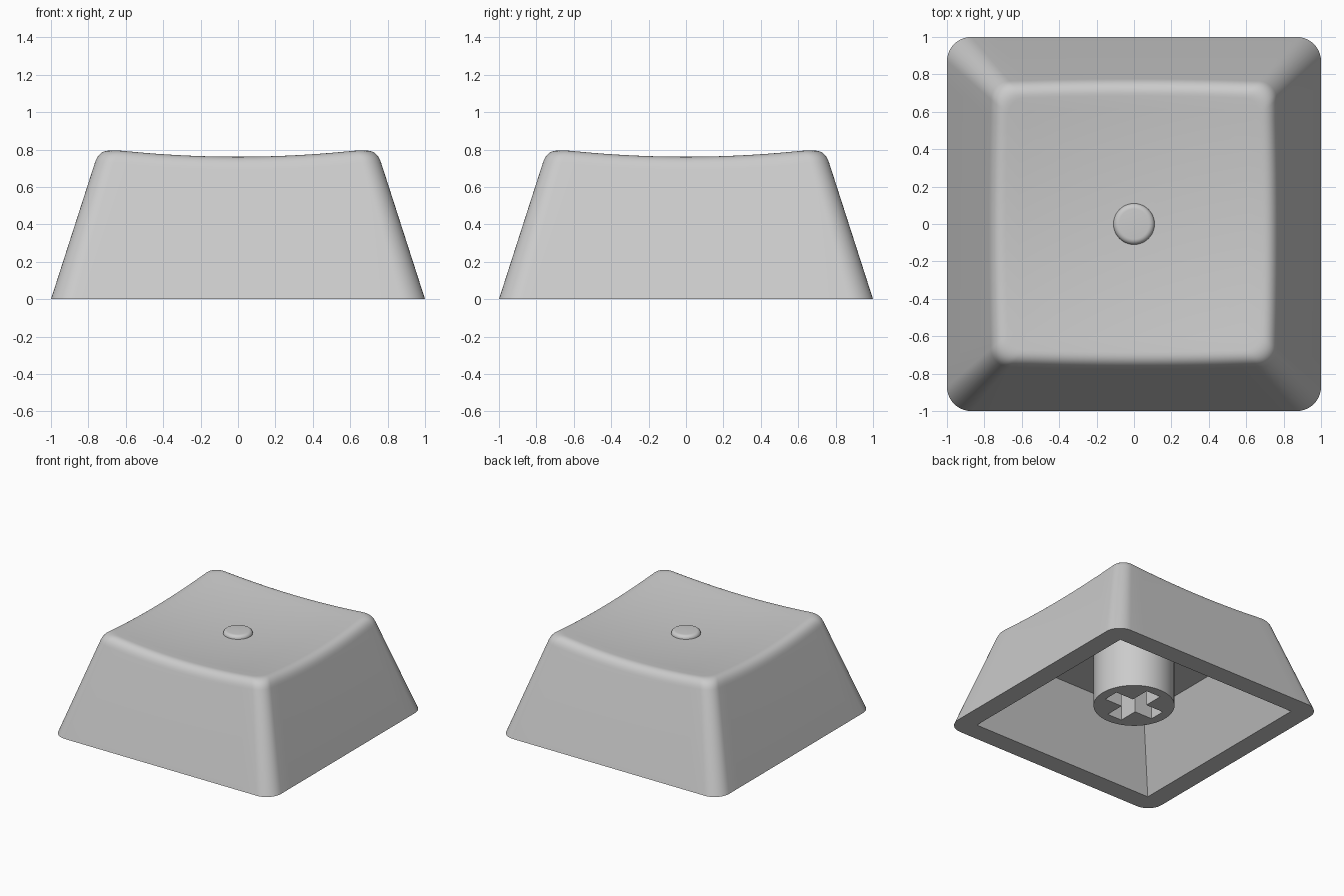
import bpy, bmesh, math

cube = bpy.data.objects.get("Cube")
if cube:
    bpy.data.objects.remove(cube)

# Single plastic colour
GREY = (0.6, 0.6, 0.6, 1)
plastic = bpy.data.materials.new("grey_plastic")
plastic.use_nodes = True
plastic.diffuse_color = GREY
plastic.node_tree.nodes["Principled BSDF"].inputs["Base Color"].default_value = GREY

TAPER = 0.322          # inward lean of the walls per unit of height
CORNER = 0.13          # corner radius at the base
CEILING = 0.52         # height of the hollow underside


def finish(bm, name):
    bmesh.ops.recalc_face_normals(bm, faces=bm.faces)
    mesh = bpy.data.meshes.new(name)
    bm.to_mesh(mesh)
    bm.free()
    mesh.materials.append(plastic)
    obj = bpy.data.objects.new(name, mesh)
    bpy.context.collection.objects.link(obj)
    return obj


def smooth(obj):
    bpy.ops.object.select_all(action='DESELECT')
    obj.select_set(True)
    bpy.context.view_layer.objects.active = obj
    bpy.ops.object.shade_smooth_by_angle(angle=math.radians(30))


def rounded_square(r, arc=10, side=14):
    """Outline of the base: one corner arc and one straight run, turned four times."""
    c = 1 - r
    quarter = [(c + r * math.cos(a), c + r * math.sin(a))
               for a in (math.pi / 2 * i / arc for i in range(arc + 1))]
    quarter += [(c - 2 * c * i / side, 1) for i in range(1, side)]
    pts = []
    for turn in range(4):
        pts += quarter
        quarter = [(-y, x) for x, y in quarter]
    return pts


def dish(x, y):
    return 0.72 + 0.087 * (x * x + y * y)


def bridge(bm, a, b):
    n = len(a)
    for i in range(n):
        j = (i + 1) % n
        bm.faces.new((a[i], a[j], b[j], b[i]))


# Cap shell: hollow, rim, tapered wall, rounded lip and dished top
base = rounded_square(CORNER)


def square_ring(half, z):
    return [(x * half / max(abs(x), abs(y)), y * half / max(abs(x), abs(y)), z) for x, y in base]


rings = [square_ring(0.6, CEILING), square_ring(0.84, 0), [(x, y, 0) for x, y in base]]

edges = []
for x, y in base:
    z = 0.77
    for _ in range(12):                     # where the wall meets the dish
        s = 1 - TAPER * z
        z = dish(x * s, y * s)
    edges.append((x, y, s, z))

LIP = 8
for k in range(LIP + 1):                    # curved lip from wall to dish
    t = k / LIP
    ring = []
    for x, y, s, z in edges:
        low = z - 0.075
        s_low, s_in = 1 - TAPER * low, s * 0.91
        z_in = dish(x * s_in, y * s_in)
        w0, w1, w2 = (1 - t) ** 2, 2 * t * (1 - t), t * t
        f = w0 * s_low + w1 * s + w2 * s_in
        ring.append((x * f, y * f, w0 * low + w1 * z + w2 * z_in))
    rings.append(ring)

inner = rings[-1]
for k in range(1, 10):                      # dish, shrinking to the middle
    f = 1 - k / 10
    rings.append([(x * f, y * f, dish(x * f, y * f)) for x, y, _ in inner])

bm = bmesh.new()
loops = [[bm.verts.new(p) for p in ring] for ring in rings]
bm.faces.new(loops[0])
for a, b in zip(loops, loops[1:]):
    bridge(bm, a, b)
centre = bm.verts.new((0, 0, dish(0, 0)))
last = loops[-1]
for i in range(len(last)):
    bm.faces.new((last[i], last[(i + 1) % len(last)], centre))
smooth(finish(bm, "cap_shell"))

# Homing bump: low rounded button turned around z
profile = [(0.11, 0.69), (0.11, 0.722)]
profile += [(0.08 + 0.03 * math.cos(a), 0.722 + 0.027 * math.sin(a))
            for a in (math.pi / 2 * i / 6 for i in range(1, 7))]
bm = bmesh.new()
SIDES = 48
loops = [[bm.verts.new((r * math.cos(2 * math.pi * i / SIDES), r * math.sin(2 * math.pi * i / SIDES), z))
          for i in range(SIDES)] for r, z in profile]
for a, b in zip(loops, loops[1:]):
    bridge(bm, a, b)
bm.faces.new(loops[0])
bm.faces.new(loops[-1])
smooth(finish(bm, "homing_bump"))

# Stem: round post with a cross-shaped socket
BOTTOM, TOP = 0.11, CEILING + 0.02
bm = bmesh.new()
bmesh.ops.create_cone(bm, cap_ends=True, segments=64, radius1=0.305, radius2=0.305, depth=TOP - BOTTOM)
bmesh.ops.translate(bm, verts=bm.verts, vec=(0, 0, (TOP + BOTTOM) / 2))
stem = finish(bm, "stem")

ARM, HALF = 0.228, 0.066
outline = []
corner = [(ARM, -HALF), (ARM, HALF), (HALF, HALF)]
for turn in range(4):
    outline += corner
    corner = [(-y, x) for x, y in corner]
bm = bmesh.new()
face = bm.faces.new([bm.verts.new((x, y, 0)) for x, y in outline])
up = bmesh.ops.extrude_face_region(bm, geom=[face])["geom"]
bmesh.ops.translate(bm, verts=[v for v in up if isinstance(v, bmesh.types.BMVert)], vec=(0, 0, CEILING - 0.02))
cutter = finish(bm, "socket_cutter")
cutter.hide_render = True

cut = stem.modifiers.new("socket", 'BOOLEAN')
cut.operation = 'DIFFERENCE'
cut.solver = 'EXACT'
cut.object = cutter
bpy.context.view_layer.objects.active = stem
bpy.ops.object.modifier_apply(modifier=cut.name)
bpy.data.objects.remove(cutter)
smooth(stem)
